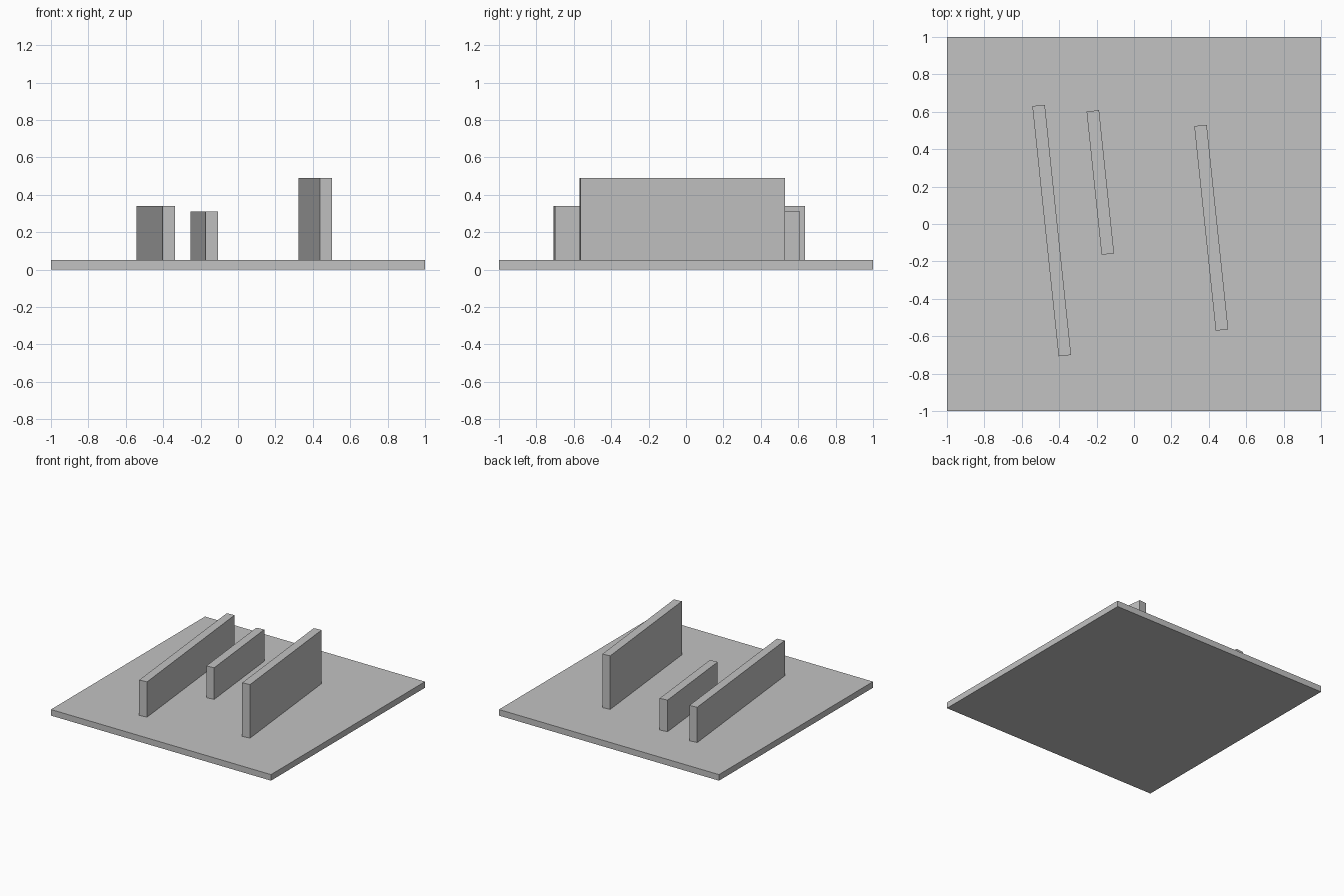
import bpy
from math import radians

cube = bpy.data.objects.get("Cube")
if cube:
    bpy.data.objects.remove(cube, do_unlink=True)

grey = bpy.data.materials.new("plain_grey")
grey.use_nodes = True
colour = (0.54, 0.54, 0.54, 1)
grey.diffuse_color = colour
grey.node_tree.nodes["Principled BSDF"].inputs["Base Color"].default_value = colour

BASE_TOP = 0.05
WALL_TURN = radians(6)


def box(name, x, y, bottom, top, width, length, turn=0):
    """Add a box standing between two heights, turned about z."""
    bpy.ops.mesh.primitive_cube_add(size=1, location=(x, y, (bottom + top) / 2))
    obj = bpy.context.object
    obj.name = name
    obj.scale = (width, length, top - bottom)
    bpy.ops.object.transform_apply(location=False, rotation=False, scale=True)
    obj.rotation_euler.z = turn
    obj.data.materials.append(grey)
    return obj


# Square ground plate
box("base_plate", 0, 0, 0, BASE_TOP, 2, 2)

# Three parallel walls: name, x, y, top, length
walls = [
    ("right_wall", -0.44, -0.035, 0.34, 1.345),
    ("middle_wall", -0.18, 0.222, 0.31, 0.77),
    ("left_wall", 0.413, -0.02, 0.49, 1.10),
]
for name, x, y, top, length in walls:
    box(name, x, y, BASE_TOP, top, 0.067, length, WALL_TURN)
